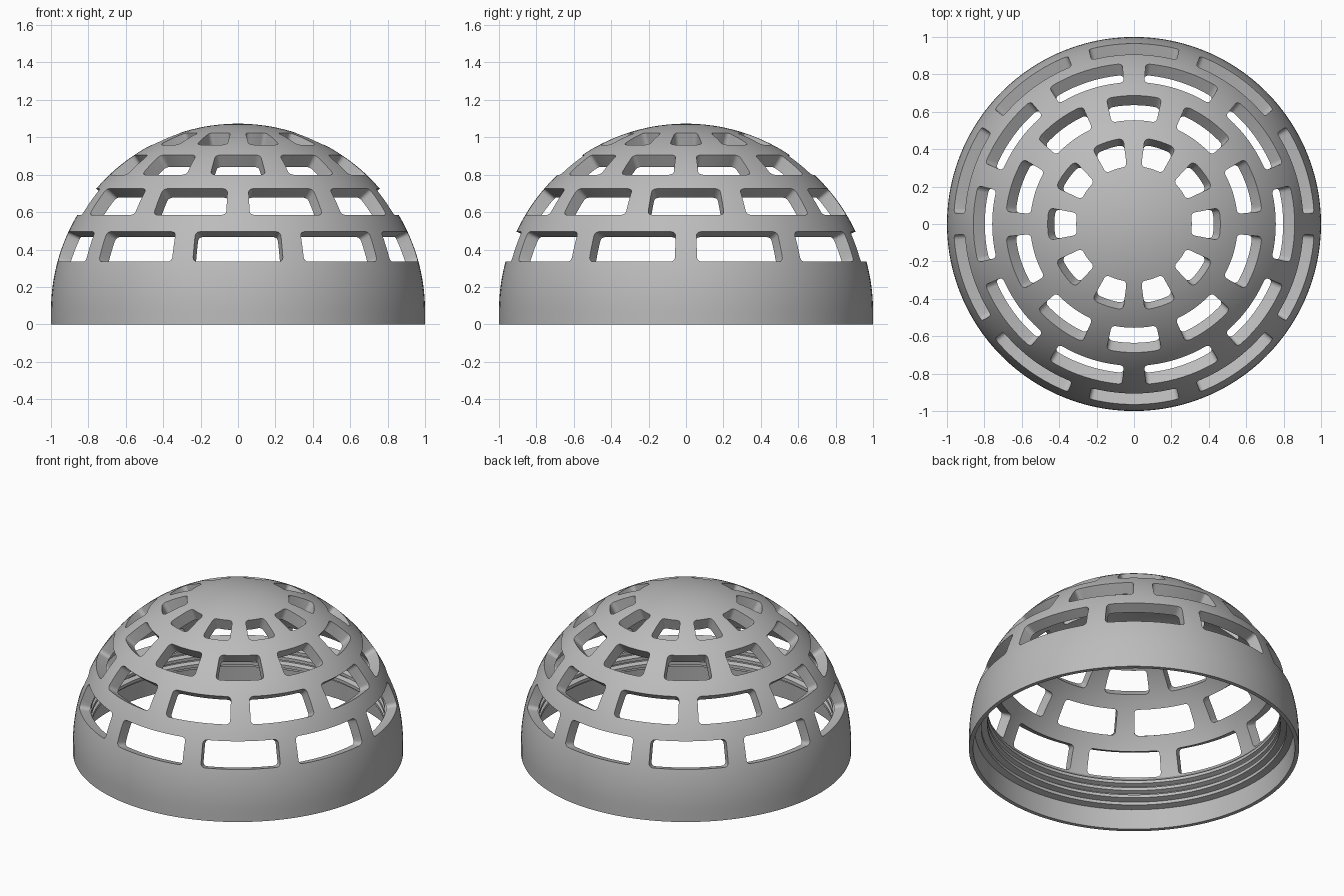
import bpy, bmesh
from math import sin, cos, asin, pi, radians, sqrt
from mathutils import Vector

cube = bpy.data.objects.get("Cube")
if cube:
    bpy.data.objects.remove(cube, do_unlink=True)

CENTRE = 0.073   # height of the dome's sphere centre
ROWS = [         # lower latitude, upper latitude, half width, first direction
    (15.2, 25.0, 14.5, 90),
    (30.8, 40.7, 13.8, 72),
    (46.6, 56.3, 12.4, 90),
    (62.5, 72.0, 10.8, 72),
]
PER_ROW = 10


def new_object(name, bm):
    bmesh.ops.recalc_face_normals(bm, faces=bm.faces)
    mesh = bpy.data.meshes.new(name)
    bm.to_mesh(mesh)
    bm.free()
    obj = bpy.data.objects.new(name, mesh)
    bpy.context.collection.objects.link(obj)
    return obj


def arc(radius, height, start, steps):
    """Profile points from a start angle up to the pole."""
    return [(radius * cos(a), height + radius * sin(a))
            for a in (start + (pi / 2 - start) * i / steps for i in range(steps + 1))]


def lathe(name, profile, segments):
    bm = bmesh.new()
    verts = [bm.verts.new((max(r, 0), 0, z)) for r, z in profile]
    edges = [bm.edges.new(pair) for pair in zip(verts, verts[1:])]
    edges.append(bm.edges.new((verts[-1], verts[0]))) if profile[0][0] > 0.01 else None
    bmesh.ops.spin(bm, geom=verts + edges, cent=(0, 0, 0), axis=(0, 0, 1),
                   angle=2 * pi, steps=segments)
    bmesh.ops.remove_doubles(bm, verts=bm.verts, dist=1e-5)
    return new_object(name, bm)


def window_outline(low, high, half):
    """Rounded rectangle as (longitude, latitude) offsets in degrees."""
    corner = 1.4
    stretch = 1 / cos(radians((low + high) / 2))
    points = []
    corners = [(half, low, -90), (half, high, 0), (-half, high, 90), (-half, low, 180)]
    for lon, lat, start in corners:
        cx = lon - corner * stretch * (1 if lon > 0 else -1)
        cy = lat + corner * (1 if lat == low else -1)
        for i in range(5):
            a = radians(start + 22.5 * i)
            points.append((cx + corner * stretch * cos(a), cy + corner * sin(a)))
    # subdivide long horizontal sides so that they follow the dome
    result = []
    for p, q in zip(points, points[1:] + points[:1]):
        steps = 8 if abs(p[0] - q[0]) > half else 1
        result += [(p[0] + (q[0] - p[0]) * i / steps, p[1] + (q[1] - p[1]) * i / steps)
                   for i in range(steps)]
    return result


def radial_point(lon, lat, radius):
    lon, lat = radians(lon), radians(lat)
    return Vector((radius * cos(lat) * cos(lon), radius * cos(lat) * sin(lon),
                   CENTRE + radius * sin(lat)))


def add_window(bm, low, high, half, direction):
    """Wedge that points at the sphere centre."""
    outline = window_outline(low, high, half)
    rings, hubs = [], []
    for radius in (0.84, 1.1):
        rings.append([bm.verts.new(radial_point(direction + lon, lat, radius))
                      for lon, lat in outline])
        hubs.append(bm.verts.new(radial_point(direction, (low + high) / 2, radius)))
    n = len(outline)
    for i in range(n):
        j = (i + 1) % n
        bm.faces.new((rings[0][i], rings[0][j], rings[1][j], rings[1][i]))
        bm.faces.new((rings[0][j], rings[0][i], hubs[0]))
        bm.faces.new((rings[1][i], rings[1][j], hubs[1]))


# Shell: thin rim, ridged inner collar, inner dome, then outer dome
INNER_R, INNER_Z = 0.938, 0.055
collar = [(1, 0), (0.975, 0), (0.965, 0.13), (0.925, 0.14), (0.925, 0.16)]
for z in (0.17, 0.22, 0.27):
    collar += [(0.888, z), (0.888, z + 0.02), (0.915, z + 0.03)]
    if z < 0.25:
        collar.append((0.915, z + 0.04))
inner = arc(INNER_R, INNER_Z, asin((0.31 - INNER_Z) / INNER_R), 32)
outer = arc(1, CENTRE, 0, 44)[::-1]
dome = lathe("dome_shell", collar + inner + outer, 120)

# Windows: four staggered rows
bm = bmesh.new()
for low, high, half, first in ROWS:
    for k in range(PER_ROW):
        add_window(bm, low, high, half, first + k * 360 / PER_ROW)
cutter = new_object("window_cutter", bm)
cutter.hide_render = True

cut = dome.modifiers.new("windows", 'BOOLEAN')
cut.operation = 'DIFFERENCE'
cut.solver = 'EXACT'
cut.object = cutter
bpy.context.view_layer.objects.active = dome
dome.select_set(True)
bpy.ops.object.modifier_apply(modifier=cut.name)
bpy.data.objects.remove(cutter, do_unlink=True)

# Colour and shading
grey = bpy.data.materials.new("plain_grey")
grey.use_nodes = True
colour = (0.5, 0.5, 0.5, 1)
grey.diffuse_color = colour
grey.node_tree.nodes["Principled BSDF"].inputs["Base Color"].default_value = colour
dome.data.materials.clear()
dome.data.materials.append(grey)
bpy.ops.object.shade_smooth_by_angle(angle=radians(30))
